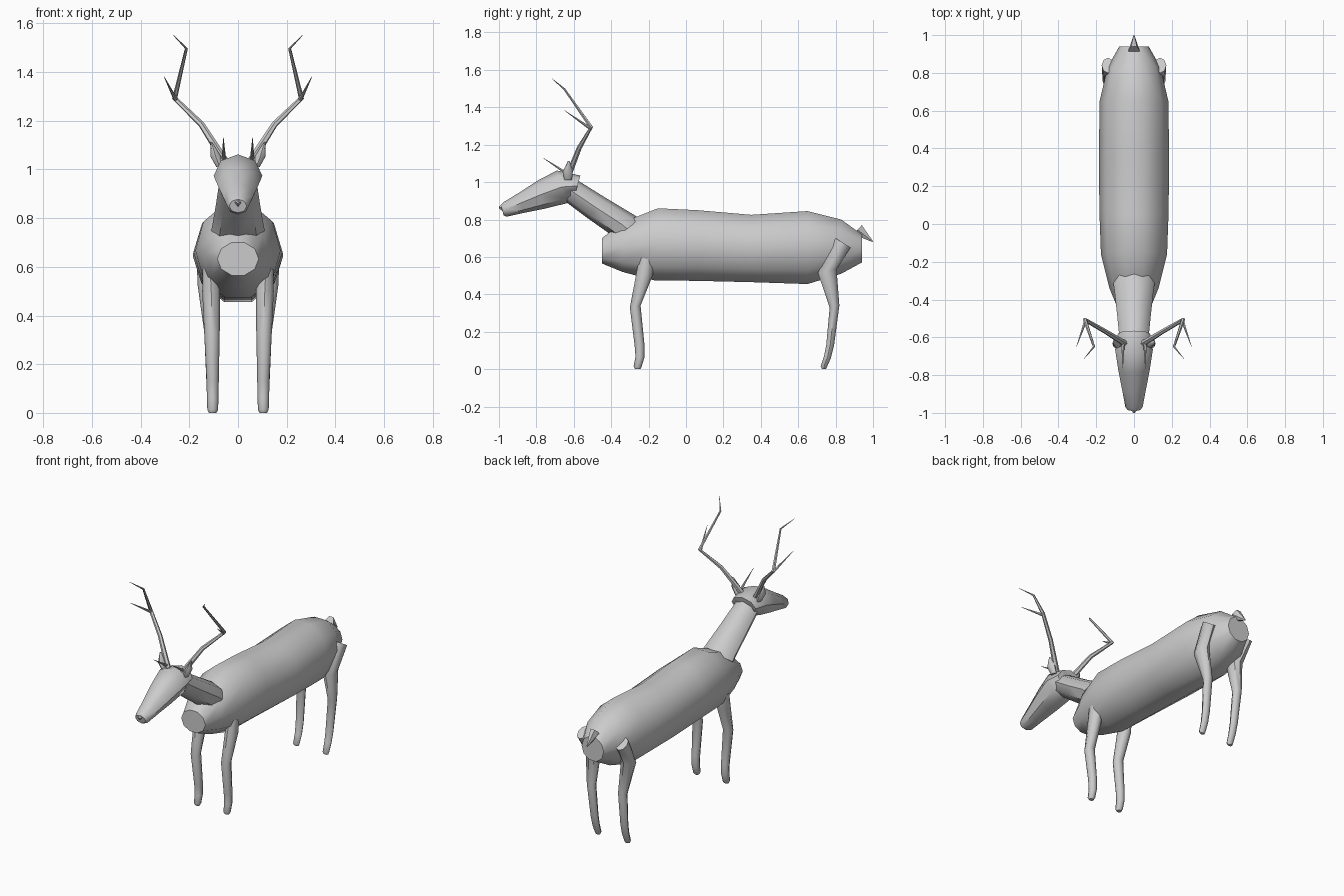
import bpy, bmesh
from math import cos, sin, pi, radians
from mathutils import Vector


def skin(name, rings, mirror=False, angle=45):
    """Bridge equal rings of points into a capped, smooth-shaded object."""
    bm = bmesh.new()
    loops = [[bm.verts.new(p) for p in ring] for ring in rings]
    n = len(loops[0])
    for a, b in zip(loops, loops[1:]):
        for i in range(n):
            j = (i + 1) % n
            bm.faces.new((a[i], a[j], b[j], b[i]))
    bm.faces.new(loops[0])
    bm.faces.new(loops[-1])
    bmesh.ops.recalc_face_normals(bm, faces=bm.faces)
    me = bpy.data.meshes.new(name)
    bm.to_mesh(me)
    bm.free()
    me.shade_smooth()
    me.set_sharp_from_angle(angle=radians(angle))
    ob = bpy.data.objects.new(name, me)
    bpy.context.collection.objects.link(ob)
    if mirror:
        ob.modifiers.new("mirror", 'MIRROR')
    return ob


def loft(name, sections, sides=8, mirror=False):
    """Sections: (y, z of one edge, y, z of opposite edge, x centre, x radius)."""
    peak = max(sin(2 * pi * i / sides) for i in range(sides))
    rings = []
    for y1, z1, y2, z2, cx, rx in sections:
        mid = Vector((cx, (y1 + y2) / 2, (z1 + z2) / 2))
        half = Vector((0, y1 - y2, z1 - z2)) / 2 / peak
        rings.append([mid + half * sin(2 * pi * i / sides)
                      + Vector((rx * cos(2 * pi * i / sides), 0, 0)) for i in range(sides)])
    return skin(name, rings, mirror)


def tube(name, path, radii, sides=6):
    """Tapering branch along a path, mirrored across x."""
    pts = [Vector(p) for p in path]
    rings = []
    for k, p in enumerate(pts):
        t = (pts[min(k + 1, len(pts) - 1)] - pts[max(k - 1, 0)]).normalized()
        u = t.cross(Vector((0, 1, 0.3))).normalized()
        v = t.cross(u)
        rings.append([p + radii[k] * (u * cos(2 * pi * i / sides) + v * sin(2 * pi * i / sides))
                      for i in range(sides)])
    return skin(name, rings, True)


# Torso
loft("body", [
    (-0.45, 0.70, -0.45, 0.565, 0, 0.085),
    (-0.34, 0.785, -0.34, 0.52, 0, 0.13),
    (-0.15, 0.86, -0.17, 0.475, 0, 0.175),
    (0.06, 0.85, 0.06, 0.472, 0, 0.183),
    (0.35, 0.825, 0.35, 0.465, 0, 0.186),
    (0.65, 0.845, 0.65, 0.455, 0, 0.182),
    (0.83, 0.80, 0.83, 0.51, 0, 0.14),
    (0.94, 0.72, 0.94, 0.57, 0, 0.078)], sides=10)

# Neck
loft("neck", [
    (-0.25, 0.80, -0.38, 0.70, 0, 0.11),
    (-0.27, 0.82, -0.41, 0.725, 0, 0.105),
    (-0.42, 0.91, -0.53, 0.81, 0, 0.09),
    (-0.58, 1.01, -0.65, 0.90, 0, 0.076)])

# Head and nose
loft("head", [
    (-0.565, 1.035, -0.595, 0.925, 0, 0.085),
    (-0.69, 1.062, -0.64, 0.886, 0, 0.10),
    (-0.79, 1.01, -0.76, 0.857, 0, 0.083),
    (-0.89, 0.945, -0.865, 0.836, 0, 0.063),
    (-0.975, 0.893, -0.96, 0.815, 0, 0.046),
    (-0.99, 0.878, -0.975, 0.822, 0, 0.036)])
loft("nose", [
    (-0.98, 0.885, -0.98, 0.845, 0, 0.018),
    (-1.0, 0.87, -1.0, 0.86, 0, 0.005)], sides=4)

# Ears
loft("ears", [
    (-0.61, 1.01, -0.65, 1.01, 0.075, 0.014),
    (-0.605, 1.055, -0.66, 1.055, 0.092, 0.022),
    (-0.622, 1.112, -0.632, 1.112, 0.109, 0.003)], mirror=True)

# Antlers: main beam plus two tines
tube("antler_beams", [(0.045, -0.635, 1.02), (0.15, -0.57, 1.185), (0.26, -0.507, 1.293),
                      (0.212, -0.65, 1.497), (0.266, -0.715, 1.552)],
     [0.017, 0.013, 0.011, 0.006, 0.001])
tube("antler_upper_tines", [(0.255, -0.51, 1.285), (0.304, -0.648, 1.382)], [0.009, 0.001])
tube("antler_brow_tines", [(0.058, -0.62, 1.035), (0.06, -0.765, 1.13)], [0.01, 0.001])

# Legs
loft("front_legs", [
    (-0.25, 0.60, -0.17, 0.58, 0.115, 0.03),
    (-0.268, 0.50, -0.178, 0.50, 0.11, 0.037),
    (-0.30, 0.33, -0.243, 0.34, 0.107, 0.032),
    (-0.275, 0.13, -0.222, 0.13, 0.104, 0.025),
    (-0.27, 0.065, -0.223, 0.06, 0.104, 0.024),
    (-0.28, 0.015, -0.238, 0.01, 0.104, 0.022),
    (-0.272, 0.0, -0.245, 0.0, 0.104, 0.015)], mirror=True)
loft("hind_legs", [
    (0.80, 0.70, 0.88, 0.65, 0.138, 0.033),
    (0.705, 0.515, 0.805, 0.535, 0.124, 0.042),
    (0.768, 0.33, 0.82, 0.34, 0.11, 0.029),
    (0.75, 0.13, 0.792, 0.13, 0.105, 0.025),
    (0.738, 0.07, 0.775, 0.06, 0.104, 0.023),
    (0.72, 0.015, 0.753, 0.01, 0.104, 0.021),
    (0.727, 0.0, 0.748, 0.0, 0.104, 0.015)], mirror=True)

# Tail
loft("tail", [
    (0.94, 0.77, 0.895, 0.72, 0, 0.03),
    (1.0, 0.684, 0.996, 0.68, 0, 0.003)], sides=6)
